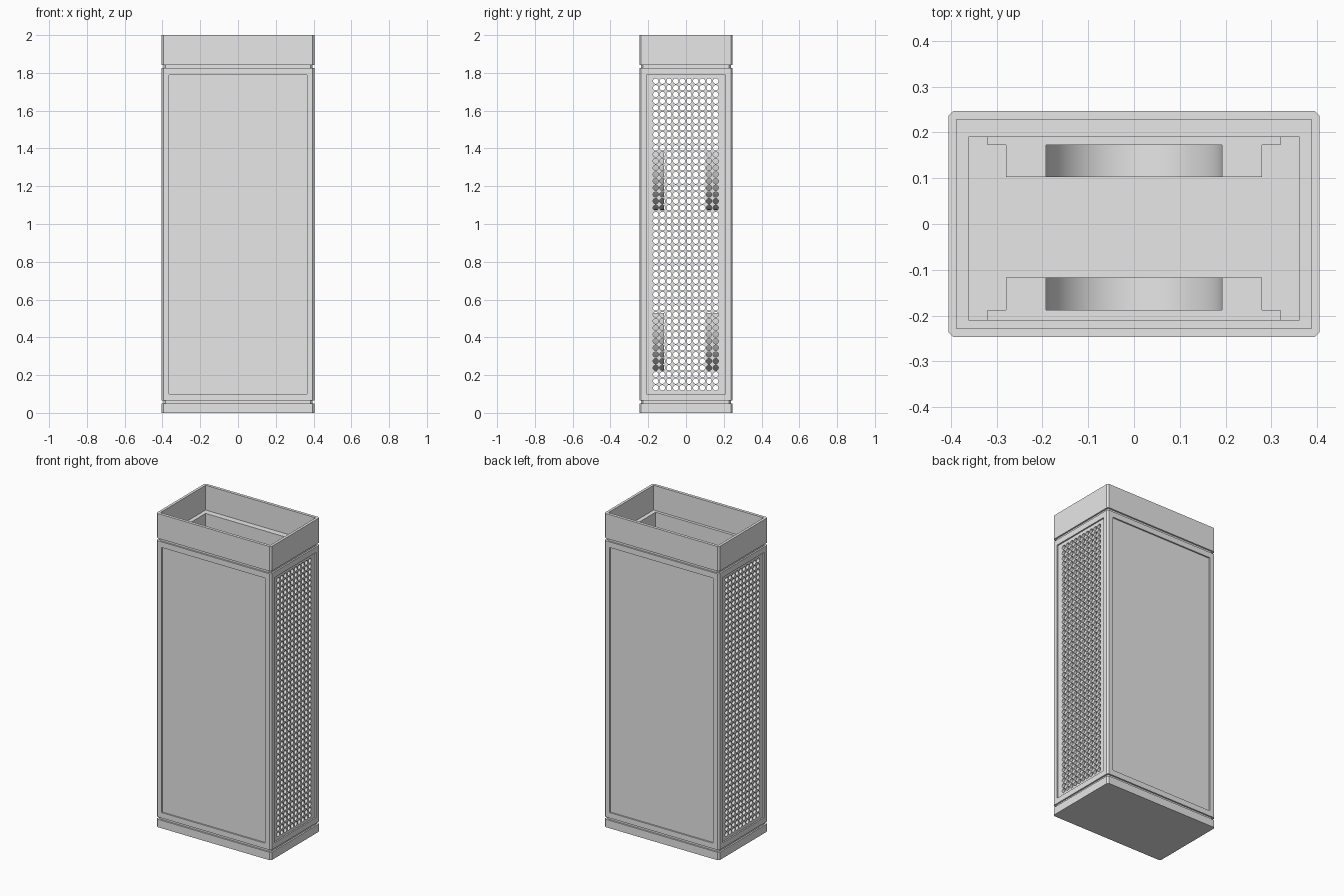
import bpy, bmesh, math
from mathutils import Vector

cube = bpy.data.objects.get("Cube")
if cube:
    bpy.data.objects.remove(cube, do_unlink=True)

grey = bpy.data.materials.new("light_grey")
grey.use_nodes = True
grey.diffuse_color = (0.8, 0.8, 0.8, 1)
grey.node_tree.nodes["Principled BSDF"].inputs["Base Color"].default_value = (0.8, 0.8, 0.8, 1)

HX, HY = 0.405, 0.247           # outer half width and depth
CAV = (-0.362, 0.362, -0.21, 0.19)   # cavity x and y range
RECESS = 0.009


def finish(name, bm):
    bmesh.ops.recalc_face_normals(bm, faces=bm.faces)
    mesh = bpy.data.meshes.new(name)
    bm.to_mesh(mesh)
    bm.free()
    mesh.materials.append(grey)
    ob = bpy.data.objects.new(name, mesh)
    bpy.context.collection.objects.link(ob)
    return ob


def block(name, x0, x1, y0, y1, z0, z1, chamfer=0):
    """Box, optionally with chamfered vertical edges."""
    bm = bmesh.new()
    bmesh.ops.create_cube(bm, size=1)
    for v in bm.verts:
        v.co = Vector((x1 if v.co.x > 0 else x0, y1 if v.co.y > 0 else y0, z1 if v.co.z > 0 else z0))
    if chamfer:
        upright = [e for e in bm.edges if abs(e.verts[0].co.z - e.verts[1].co.z) > 1e-4]
        bmesh.ops.bevel(bm, geom=upright, offset=chamfer, segments=1, affect='EDGES')
    return finish(name, bm)


def cut(ob, *ranges):
    """Cut a box out of an object."""
    cutter = block("cutter", *ranges)
    cutter.hide_render = True
    mod = ob.modifiers.new("cut", 'BOOLEAN')
    mod.operation, mod.solver, mod.object = 'DIFFERENCE', 'EXACT', cutter
    bpy.context.view_layer.objects.active = ob
    bpy.ops.object.modifier_apply(modifier=mod.name)
    bpy.data.objects.remove(cutter, do_unlink=True)


def slab(name, z0, z1, inset=0.0):
    return block(name, inset - HX, HX - inset, inset - HY, HY - inset, z0, z1, 0.01)


# Base with a shadow gap above it
slab("base", 0, 0.05)
slab("base_gap", 0.05, 0.065, 0.01)

# Main body: cavity, shallow recessed panels and side windows
Z0, Z1 = 0.065, 1.826
R0, R1 = 0.1, 1.79
PITCH, COLS, ROWS = 0.0353, 10, 47
GY, GZ = -0.178, 0.115          # lower corner of the hole grid
GY1, GZ1 = GY + PITCH * COLS, GZ + PITCH * ROWS
body = slab("body", Z0, Z1)
cut(body, *CAV, Z0 + 0.005, Z1 + 0.1)
for s in (-1, 1):
    cut(body, -0.365, 0.365, *sorted((s * (HY - RECESS), s * (HY + 0.1))), R0, R1)
    cut(body, *sorted((s * (HX - RECESS), s * (HX + 0.1))), -0.21, 0.21, R0, R1)
cut(body, -1, 1, GY, GY1, GZ, GZ1)


# Perforated side panels
def perforated(name, xa, xb, radius=0.0145, sides=12):
    bm = bmesh.new()
    for i in range(COLS):
        for j in range(ROWS):
            cy, cz = GY + PITCH * (i + 0.5), GZ + PITCH * (j + 0.5)
            loops = []
            for x in (xa, xb):
                hole, rim = [], []
                for k in range(sides):
                    a = math.pi / 4 + math.tau * k / sides
                    c, s = math.cos(a), math.sin(a)
                    r = PITCH / 2 / max(abs(c), abs(s))
                    hole.append(bm.verts.new((x, cy + c * radius, cz + s * radius)))
                    rim.append(bm.verts.new((x, cy + c * r, cz + s * r)))
                loops += [rim, hole]
            rim_a, hole_a, rim_b, hole_b = loops
            for p, q in ((rim_a, hole_a), (hole_a, hole_b), (hole_b, rim_b)):
                for k in range(sides):
                    n = (k + 1) % sides
                    bm.faces.new((p[k], p[n], q[n], q[k]))
    bmesh.ops.remove_doubles(bm, verts=bm.verts, dist=0.0005)
    return finish(name, bm)


perforated("left_perforated_panel", CAV[1], HX - RECESS)
perforated("right_perforated_panel", RECESS - HX, CAV[0])

# Open collar on a shadow gap
gap = slab("collar_gap", Z1, 1.842, 0.01)
cut(gap, *CAV, 1.7, 1.9)
collar = slab("collar", 1.842, 2)
cut(collar, -0.388, 0.388, -0.228, 0.228, 1.7, 2.1)


# Open-topped cradles inside the cavity
def u_path(r, zc, top, steps=32):
    arc = [(r * math.cos(math.pi + math.pi * k / steps), zc + r * math.sin(math.pi + math.pi * k / steps))
           for k in range(steps + 1)]
    return [(-r, top)] + arc + [(r, top)]


def u_shape(name, outer, inner, zc, top, y0, y1):
    """U-shaped band, or a solid U-shaped plate when inner is zero."""
    bm = bmesh.new()
    pts = u_path(outer, zc, top)
    if inner:
        pin = u_path(inner, zc, top)
        faces = []
        a = [bm.verts.new((x, y0, z)) for x, z in pts]
        b = [bm.verts.new((x, y0, z)) for x, z in pin]
        for k in range(len(a) - 1):
            faces.append(bm.faces.new((a[k], a[k + 1], b[k + 1], b[k])))
    else:
        faces = [bm.faces.new([bm.verts.new((x, y0, z)) for x, z in pts])]
    ext = bmesh.ops.extrude_face_region(bm, geom=faces, use_keep_orig=True)
    moved = [v for v in ext["geom"] if isinstance(v, bmesh.types.BMVert)]
    bmesh.ops.translate(bm, verts=moved, vec=(0, y1 - y0, 0))
    ob = finish(name, bm)
    for o in bpy.context.selected_objects:
        o.select_set(False)
    ob.select_set(True)
    bpy.context.view_layer.objects.active = ob
    bpy.ops.object.shade_smooth_by_angle(angle=math.radians(30))
    ob.select_set(False)


for level, top in (("lower", 0.53), ("upper", 1.385)):
    zc = top - 0.03
    for side, wall, plate, lip in (("front", -0.21, -0.188, -0.117), ("back", 0.19, 0.172, 0.103)):
        u_shape(f"{level}_{side}_cradle_plate", 0.32, 0, zc, top, wall, plate)
        u_shape(f"{level}_{side}_cradle", 0.28, 0.192, zc, top, plate, lip)
